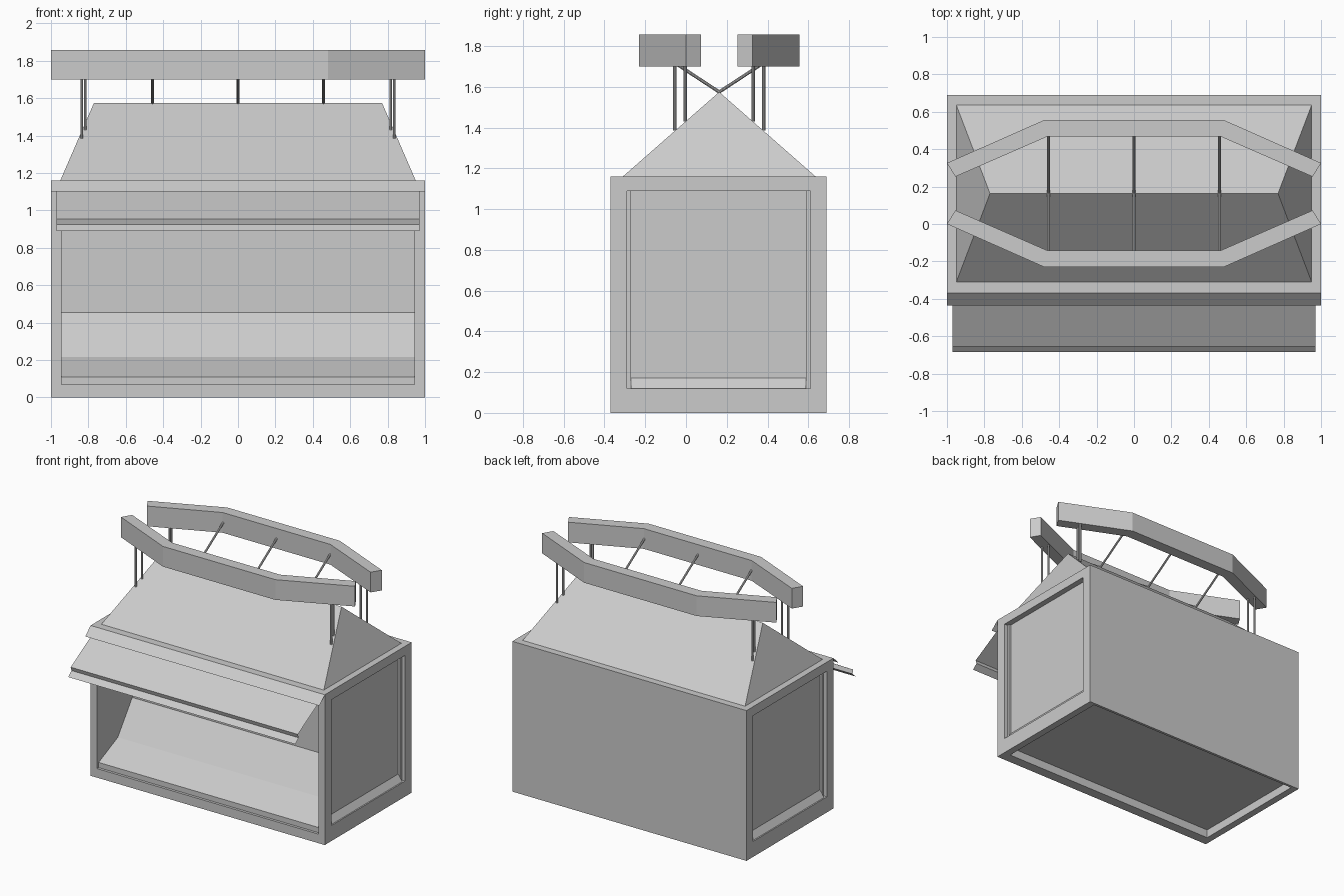
import bpy, bmesh
from mathutils import Vector

if "Cube" in bpy.data.objects:
    bpy.data.objects.remove(bpy.data.objects["Cube"])


def make(name, verts, faces, solid=True):
    me = bpy.data.meshes.new(name)
    me.from_pydata(verts, [], faces)
    if solid:
        bm = bmesh.new()
        bm.from_mesh(me)
        bmesh.ops.recalc_face_normals(bm, faces=bm.faces)
        bm.to_mesh(me)
        bm.free()
    ob = bpy.data.objects.new(name, me)
    bpy.context.collection.objects.link(ob)
    return ob


def prism(name, low, high):
    n = len(low)
    faces = [tuple(range(n)), tuple(range(n, 2 * n))]
    faces += [(i, (i + 1) % n, n + (i + 1) % n, n + i) for i in range(n)]
    return make(name, list(low) + list(high), faces)


def box(name, x0, x1, y0, y1, z0, z1):
    base = [(x0, y0), (x1, y0), (x1, y1), (x0, y1)]
    return prism(name, [(x, y, z0) for x, y in base], [(x, y, z1) for x, y in base])


def sheet(name, half, profile):
    # Thin sheet: a (y, z) profile stretched along x
    n = len(profile)
    verts = [(s * half, y, z) for s in (-1, 1) for y, z in profile]
    faces = [(i, i + 1, n + i + 1, n + i) for i in range(n - 1)]
    return make(name, verts, faces, False)


def rod(name, a, b, r):
    a, b = Vector(a), Vector(b)
    bpy.ops.mesh.primitive_cylinder_add(vertices=10, radius=r, depth=(b - a).length,
                                        location=(a + b) / 2)
    ob = bpy.context.object
    ob.name = name
    ob.rotation_euler = (b - a).to_track_quat('Z', 'Y').to_euler()
    bpy.ops.object.shade_smooth_by_angle()


F, B, H, T = -0.37, 0.69, 1.16, 0.055    # front, back, height, frame thickness
MID = 0.163                              # ridge position in y

# Cabin shell
box("top_deck", -1, 1, F, B, 1.10, H)
box("back_wall", -1, 1, 0.67, B, 0, 1.10)
box("front_sill", -1 + T, 1 - T, F, -0.29, 0, 0.07)
sheet("floor", 1 - T, [(-0.29, 0.065), (0.67, 0.065)])

# Side frames and recessed side panels
for s, side in ((-1, "left"), (1, "right")):
    xo, xi = s, s * (1 - T)
    x0, x1 = min(xo, xi), max(xo, xi)
    box(side + "_front_post", x0, x1, F, -0.29, 0, 1.10)
    box(side + "_back_post", x0, x1, 0.61, 0.67, 0, 1.10)
    box(side + "_bottom_rail", x0, x1, -0.29, 0.61, 0, 0.12)
    box(side + "_top_rail", x0, x1, -0.29, 0.61, 1.09, 1.10)
    p0, p1 = sorted((s * 0.945, s * 0.955))
    box(side + "_panel", p0, p1, -0.29, 0.61, 0.12, 1.09)
    t0, t1 = sorted((s * 0.955, s * 0.972))
    box(side + "_trim_front", t0, t1, -0.29, -0.27, 0.12, 1.09)
    box(side + "_trim_back", t0, t1, 0.59, 0.61, 0.12, 1.09)
    sill = [(s * 0.955, 0.12), (s * 0.99, 0.12), (s * 0.955, 0.17)]
    prism(side + "_trim_sill", [(x, -0.27, z) for x, z in sill],
          [(x, 0.59, z) for x, z in sill])

# Folded display counter inside
sheet("counter", 1 - T, [(-0.35, 0.07), (-0.35, 0.11), (-0.116, 0.215),
                         (0.06, 0.455), (0.06, 1.10)])

# Awning leaves over the opening
sheet("upper_awning", 1.0, [(F, H), (-0.435, 1.10)])
sheet("lower_awning", 0.97, [(F, 1.12), (-0.655, 0.955), (-0.645, 0.925), (-0.685, 0.89)])

# Hipped roof
make("roof", [(-0.95, -0.31, H), (0.95, -0.31, H), (0.95, 0.636, H), (-0.95, 0.636, H),
              (-0.77, MID, 1.575), (0.77, MID, 1.575)],
     [(0, 1, 5, 4), (2, 3, 4, 5), (1, 2, 5), (3, 0, 4), (0, 3, 2, 1)])

# Bent sign boards with their posts and struts, mirrored about the ridge
plan = [(-1, 0.0), (-0.48, -0.23), (0.48, -0.23), (1, 0.0),
        (0.955, 0.073), (0.46, -0.143), (-0.46, -0.143), (-0.955, 0.073)]
for m, label in ((1, "front"), (-1, "back")):
    def fy(y):
        return MID + m * (y - MID)
    prism(label + "_sign_board", [(x, fy(y), 1.70) for x, y in plan],
          [(x, fy(y), 1.856) for x, y in plan])
    for s in (-1, 1):
        for x, y, z in ((0.835, -0.055, 1.385), (0.817, -0.004, 1.43)):
            rod(label + "_post", (s * x, fy(y), z), (s * x, fy(y), 1.72), 0.008)
    for x in (-0.457, 0, 0.457):
        rod(label + "_strut", (x, MID, 1.575), (x, fy(-0.15), 1.78), 0.008)
